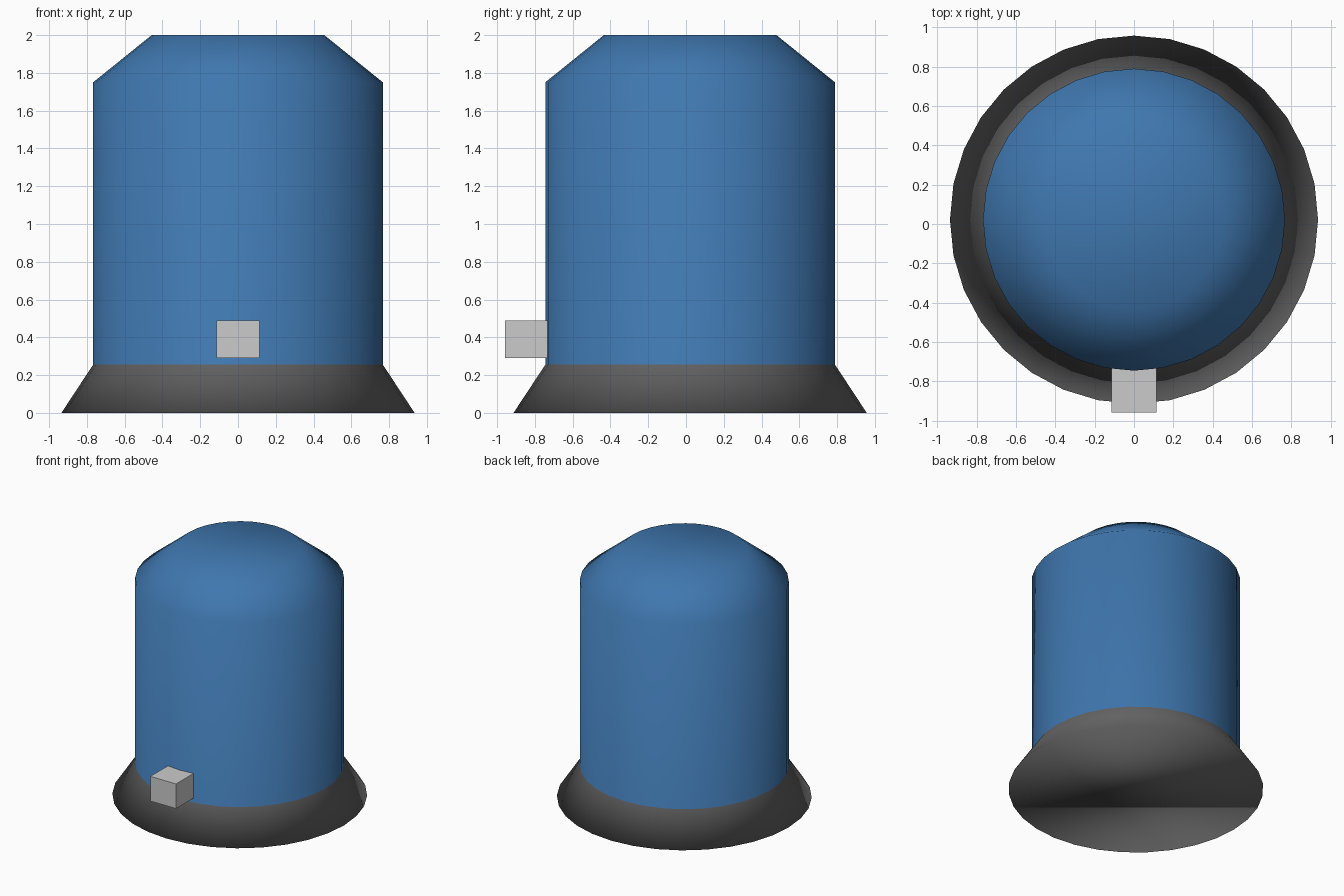
import bpy
import bmesh
from math import cos, sin, tau

if "Cube" in bpy.data.objects:
    bpy.data.objects.remove(bpy.data.objects["Cube"])

SIDES = 32
CENTRE_Y = 0.022


def material(name, colour):
    mat = bpy.data.materials.new(name)
    mat.diffuse_color = (*colour, 1)
    mat.use_nodes = True
    mat.node_tree.nodes["Principled BSDF"].inputs["Base Color"].default_value = mat.diffuse_color
    return mat


def add_object(name, bm):
    bmesh.ops.recalc_face_normals(bm, faces=bm.faces)
    mesh = bpy.data.meshes.new(name)
    bm.to_mesh(mesh)
    bm.free()
    obj = bpy.data.objects.new(name, mesh)
    bpy.context.collection.objects.link(obj)
    return obj


# Drum: one continuous smooth skin, flared dark foot and blue chamfered body
profile = [(0.935, 0.0), (0.767, 0.255), (0.767, 1.75), (0.457, 2.0)]
bm = bmesh.new()
rings = [[bm.verts.new((r * cos(tau * i / SIDES), CENTRE_Y + r * sin(tau * i / SIDES), z))
          for i in range(SIDES)] for r, z in profile]
for level, (low, high) in enumerate(zip(rings, rings[1:])):
    for i in range(SIDES):
        j = (i + 1) % SIDES
        face = bm.faces.new((low[i], low[j], high[j], high[i]))
        face.material_index = 0 if level == 0 else 1
bm.faces.new(rings[0]).material_index = 0
bm.faces.new(rings[-1]).material_index = 1
for face in bm.faces:
    face.smooth = True
drum = add_object("flared_drum", bm)
drum.data.materials.append(material("dark_grey", (0.12, 0.12, 0.12)))
drum.data.materials.append(material("blue", (0.05, 0.185, 0.43)))

# Tap: small flat-shaded block on the front, just above the foot
bm = bmesh.new()
bmesh.ops.create_cube(bm, size=1)
bmesh.ops.scale(bm, vec=(0.23, 0.23, 0.2), verts=bm.verts)
bmesh.ops.translate(bm, vec=(0, -0.842, 0.39), verts=bm.verts)
add_object("tap_block", bm)
